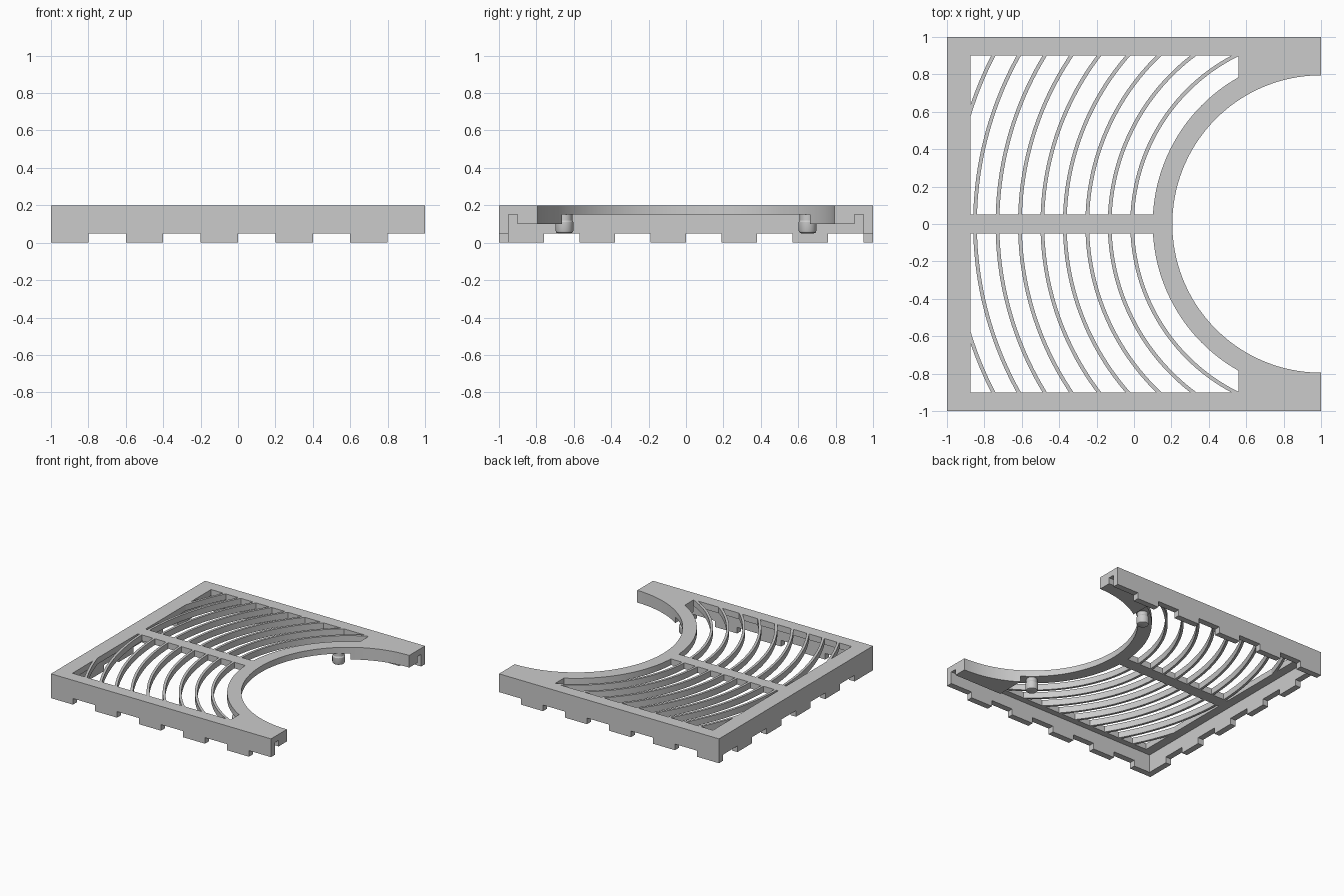
import bpy, bmesh
from math import sin, cos, asin, acos, pi, radians

if "Cube" in bpy.data.objects:
    bpy.data.objects.remove(bpy.data.objects["Cube"])

# Main dimensions
TOP, PLATE, PAD, NOTCH = 0.2, 0.15, 0.1, 0.05
HOLE_R, RING_R = 0.795, 0.9
WIN_L, WIN_R, WIN_Y, BAR = -0.875, 0.56, 0.9, 0.05
WALL = 0.05

grey = bpy.data.materials.new("light grey plastic")
grey.use_nodes = True
colour = (0.6, 0.6, 0.6, 1)
grey.diffuse_color = colour
grey.node_tree.nodes["Principled BSDF"].inputs["Base Color"].default_value = colour


def make_object(name, bm):
    bmesh.ops.recalc_face_normals(bm, faces=bm.faces)
    mesh = bpy.data.meshes.new(name)
    bm.to_mesh(mesh)
    bm.free()
    mesh.materials.append(grey)
    obj = bpy.data.objects.new(name, mesh)
    bpy.context.collection.objects.link(obj)
    return obj


def prism(name, outline, lo, hi, axis="z"):
    """Extrude a flat outline from lo to hi along an axis."""
    place = {"z": lambda a, b, c: (a, b, c),
             "y": lambda a, b, c: (a, c, b),
             "x": lambda a, b, c: (c, a, b)}[axis]
    bm = bmesh.new()
    low = [bm.verts.new(place(a, b, lo)) for a, b in outline]
    high = [bm.verts.new(place(a, b, hi)) for a, b in outline]
    bm.faces.new(low)
    bm.faces.new(high)
    for i in range(len(low)):
        j = (i + 1) % len(low)
        bm.faces.new((low[i], low[j], high[j], high[i]))
    return make_object(name, bm)


def arc(r, start, end, steps=32):
    """Arc about the middle of the open end, angles measured from -x."""
    angles = [start + (end - start) * i / steps for i in range(steps + 1)]
    return [(1 - r * cos(t), r * sin(t)) for t in angles]


def flip(outline, side):
    return [(a, b * side) for a, b in outline]


def toothed(start, end, count=10):
    """Wall outline whose lower edge alternates between teeth and notches."""
    step = (end - start) / count
    pts = [(start, PLATE)]
    for i in range(count):
        z = NOTCH if i % 2 else 0
        pts += [(start + i * step, z), (start + (i + 1) * step, z)]
    return pts + [(end, PLATE)]


# Top plate with the round bay, then the two windows cut through it
bay = arc(HOLE_R, -pi / 2, pi / 2, 96)
top_plate = prism("top_plate", [(-1, -1), (1, -1)] + bay + [(1, 1), (-1, 1)], PLATE, TOP)
window = ([(WIN_L, BAR)] + arc(RING_R, asin(BAR / RING_R), acos((1 - WIN_R) / RING_R))
          + [(WIN_R, WIN_Y), (WIN_L, WIN_Y)])
bpy.context.view_layer.objects.active = top_plate
for side in (1, -1):
    cutter = prism("window_cutter", flip(window, side), 0, 0.4)
    cutter.hide_render = True
    mod = top_plate.modifiers.new("window", "BOOLEAN")
    mod.operation, mod.solver, mod.object = "DIFFERENCE", "EXACT", cutter
    bpy.ops.object.modifier_apply(modifier=mod.name)
    bpy.data.objects.remove(cutter)

parts = [top_plate]

# Notched skirt walls
parts.append(prism("front_wall", toothed(-1, 1), -1, -1 + WALL, "y"))
parts.append(prism("back_wall", toothed(-1, 1), 1 - WALL, 1, "y"))
parts.append(prism("right_wall", toothed(-1 + WALL, 1 - WALL), -1, -1 + WALL, "x"))

# Thick pads under the two arms
pad = arc(HOLE_R, acos((1 - WIN_R) / HOLE_R), pi / 2) + [(1, WIN_Y), (WIN_R, WIN_Y)]

# Peg profile: slim neck, wider rounded end
peg = [(0, 0.05), (0.034, 0.05), (0.043, 0.054), (0.048, 0.065),
       (0.048, 0.11), (0.042, 0.12), (0.042, PLATE), (0, PLATE)]

for side, label in ((1, "back"), (-1, "front")):
    parts.append(prism(label + "_pad", flip(pad, side), PAD, PLATE))

    # Concentric curved slats, trimmed to the window
    for k in range(9):
        inner, outer = 1.0 + 0.12 * k, 1.02 + 0.12 * k
        ends = []
        for r in (inner, outer):
            start = asin(BAR / r)
            if r > 1 - WIN_L:
                start = max(start, acos((1 - WIN_L) / r))
            ends.append((start, asin(WIN_Y / r)))
        outline = arc(inner, *ends[0]) + arc(outer, *ends[1])[::-1]
        parts.append(prism(f"{label}_slat_{k + 1}", flip(outline, side), PLATE, TOP))

    # Locating peg under the ring
    bm = bmesh.new()
    centre = (0.46, 0.65 * side, 0)
    verts = [bm.verts.new((centre[0] + r, centre[1], z)) for r, z in peg]
    edges = [bm.edges.new(pair) for pair in zip(verts, verts[1:])]
    bmesh.ops.spin(bm, geom=verts + edges, cent=centre, axis=(0, 0, 1),
                   angle=2 * pi, steps=32)
    bmesh.ops.remove_doubles(bm, verts=bm.verts, dist=0.0001)
    parts.append(make_object(label + "_peg", bm))

# Smooth the curved sides, keep the corners sharp
bpy.ops.object.select_all(action="DESELECT")
for obj in parts:
    obj.select_set(True)
bpy.context.view_layer.objects.active = top_plate
bpy.ops.object.shade_smooth_by_angle(angle=radians(30))
